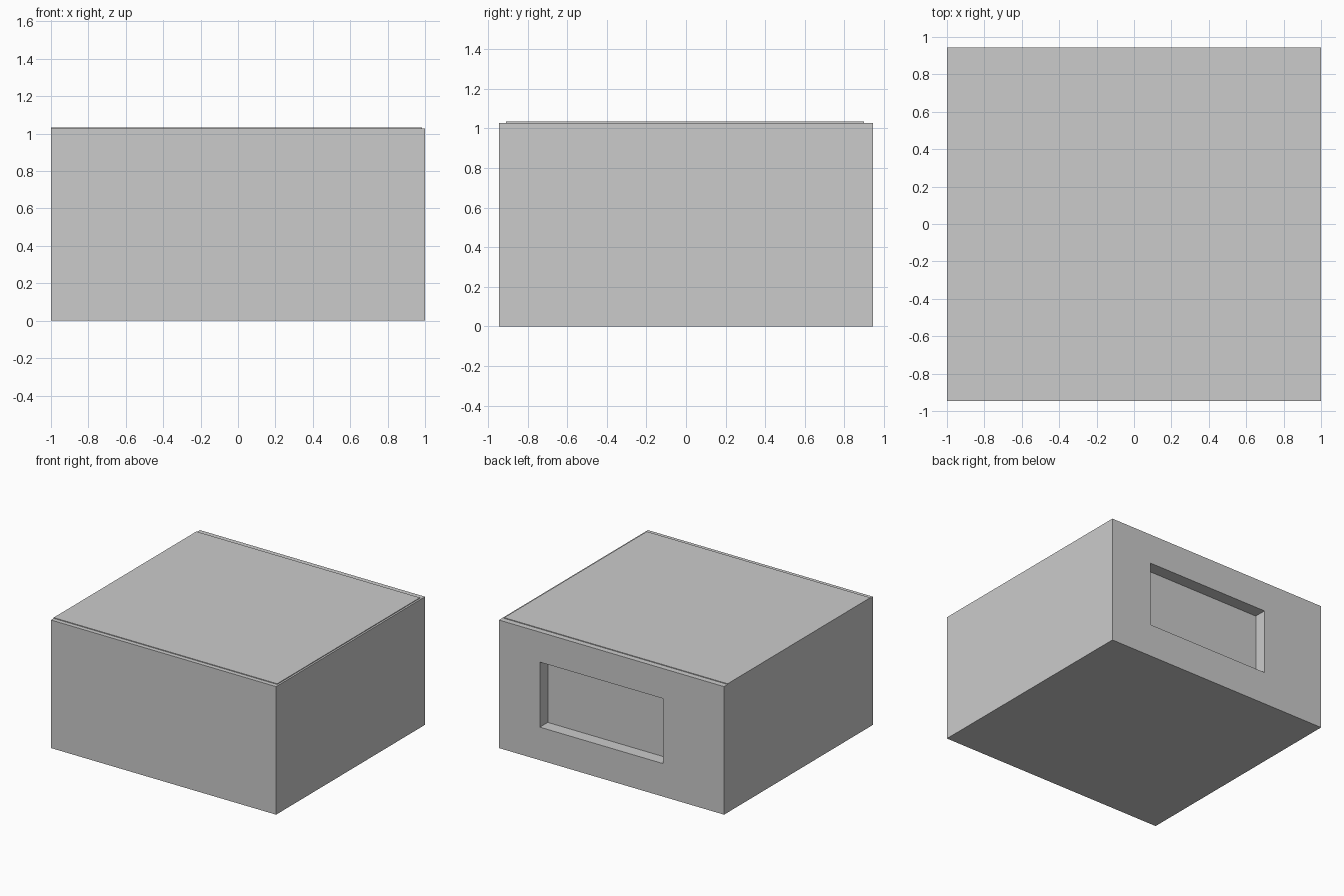
import bpy
import bmesh

if "Cube" in bpy.data.objects:
    bpy.data.objects.remove(bpy.data.objects["Cube"])

X, Y = 1.0, 0.945          # outer half extents
WALL_TOP, ROOF_TOP = 1.028, 1.034
BACK_IN = 0.82             # inner face of the back wall
SIDE = 0.10                # side wall thickness
WIN = (-0.458, 0.636, 0.265, 0.787)   # window x0, x1, z0, z1


def link(name, bm):
    bmesh.ops.recalc_face_normals(bm, faces=bm.faces)
    mesh = bpy.data.meshes.new(name)
    bm.to_mesh(mesh)
    bm.free()
    obj = bpy.data.objects.new(name, mesh)
    bpy.context.collection.objects.link(obj)
    return obj


def box(name, x0, x1, y0, y1, z0, z1):
    bm = bmesh.new()
    bmesh.ops.create_cube(bm, size=1)
    bmesh.ops.scale(bm, vec=(x1 - x0, y1 - y0, z1 - z0), verts=bm.verts)
    bmesh.ops.translate(bm, vec=((x0 + x1) / 2, (y0 + y1) / 2, (z0 + z1) / 2), verts=bm.verts)
    return link(name, bm)


def wall_with_opening(name, outer, opening, y0, y1):
    bm = bmesh.new()

    def ring(rect, y):
        x0, x1, z0, z1 = rect
        return [bm.verts.new((x, y, z)) for x, z in ((x0, z0), (x1, z0), (x1, z1), (x0, z1))]

    # Bridge four rectangles: outside back, opening back, opening front, outside front
    rings = [ring(outer, y1), ring(opening, y1), ring(opening, y0), ring(outer, y0)]
    for a, b in zip(rings, rings[1:] + rings[:1]):
        for i in range(4):
            j = (i + 1) % 4
            bm.faces.new((a[i], a[j], b[j], b[i]))
    return link(name, bm)


# Walls, butted at the corners
box("left_wall", -X, -X + SIDE, -Y, Y, 0, WALL_TOP)
box("right_wall", X - SIDE, X, -Y, BACK_IN, 0, WALL_TOP)
box("front_wall", -X + SIDE, X - SIDE, -Y, -BACK_IN, 0, WALL_TOP)
wall_with_opening("back_wall", (-X + SIDE, X, 0, WALL_TOP), WIN, BACK_IN, Y)

# Pane closing the window at the inner side of the back wall
box("window_pane", WIN[0], WIN[1], BACK_IN, 0.845, WIN[2], WIN[3])

# Floor between the walls and roof slab standing slightly proud of them
box("floor", -X + SIDE, X - SIDE, -BACK_IN, BACK_IN, 0, 0.05)
box("ceiling", -X, 0.985, -0.91, 0.90, 0.93, ROOF_TOP)
